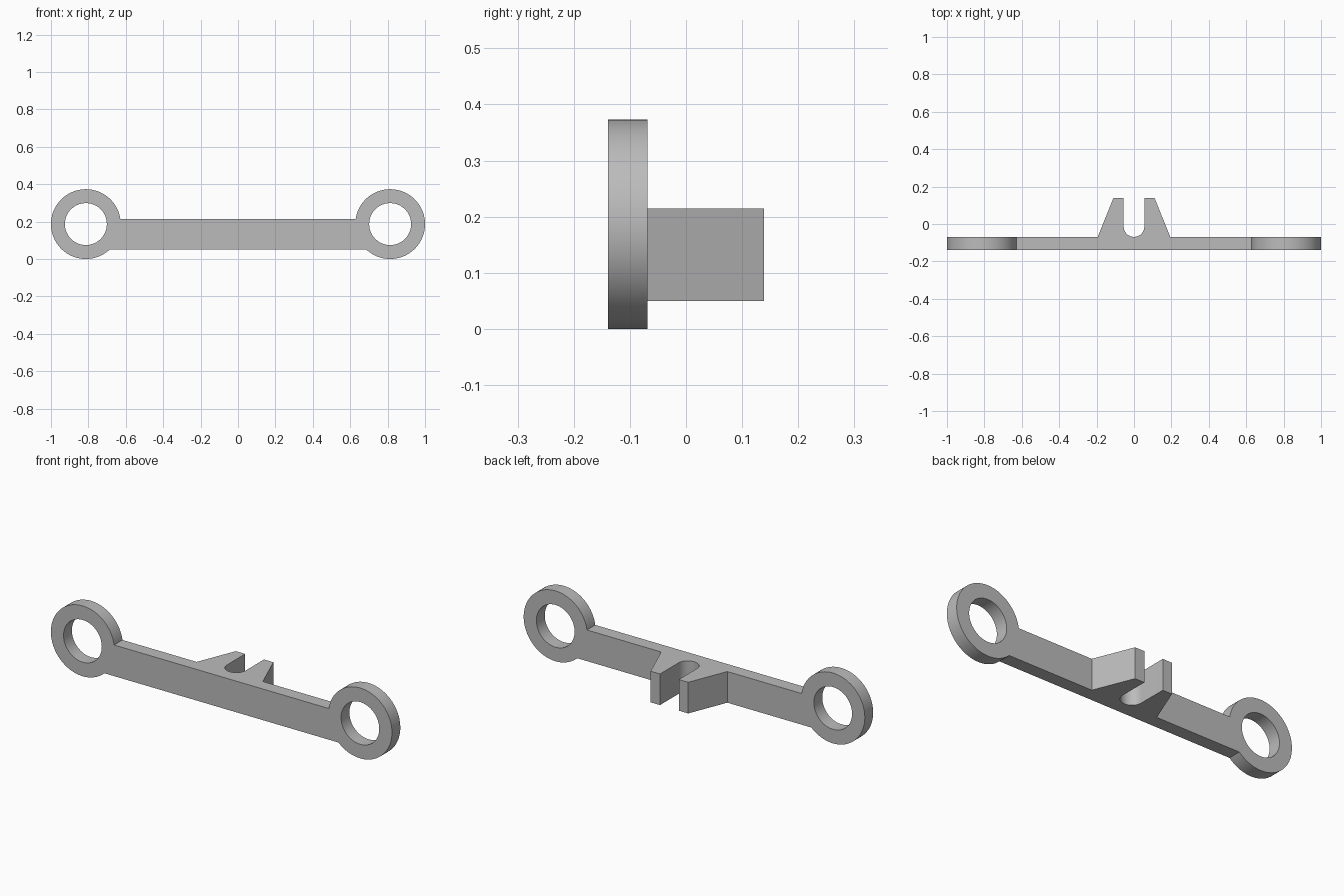
import bpy, bmesh, math
from mathutils import Vector

cube = bpy.data.objects.get("Cube")
if cube:
    bpy.data.objects.remove(cube, do_unlink=True)

FRONT, BACK, REAR = -0.139, -0.069, 0.139
BAR_LOW, BAR_HIGH = 0.05, 0.215
RING_X, RING_R, HOLE_R = 0.8135, 0.1865, 0.112

grey = bpy.data.materials.new("grey")
grey.use_nodes = True
colour = (0.5, 0.5, 0.5, 1)
grey.diffuse_color = colour
grey.node_tree.nodes["Principled BSDF"].inputs["Base Color"].default_value = colour


def prism(name, points, offset):
    """Closed outline of 3D points, extruded by offset."""
    bm = bmesh.new()
    face = bm.faces.new([bm.verts.new(p) for p in points])
    top = bmesh.ops.extrude_face_region(bm, geom=[face], use_keep_orig=True)
    moved = [v for v in top["geom"] if isinstance(v, bmesh.types.BMVert)]
    bmesh.ops.translate(bm, verts=moved, vec=Vector(offset))
    bmesh.ops.recalc_face_normals(bm, faces=bm.faces)
    mesh = bpy.data.meshes.new(name)
    bm.to_mesh(mesh)
    bm.free()
    mesh.materials.append(grey)
    obj = bpy.data.objects.new(name, mesh)
    bpy.context.collection.objects.link(obj)
    return obj


def disc(name, x, radius, y0, y1, sides=96):
    angles = [math.tau * i / sides for i in range(sides)]
    points = [(x + radius * math.cos(a), y0, RING_R + radius * math.sin(a)) for a in angles]
    return prism(name, points, (0, y1 - y0, 0))


def combine(target, tool, operation):
    mod = target.modifiers.new(operation.lower(), 'BOOLEAN')
    mod.operation, mod.solver, mod.object = operation, 'EXACT', tool
    bpy.context.view_layer.objects.active = target
    bpy.ops.object.modifier_apply(modifier=mod.name)
    bpy.data.objects.remove(tool, do_unlink=True)


# Bar with the forked bracket, as one plan outline with a round-bottomed slot
slot = 0.055
half = [(RING_X, FRONT), (RING_X, BACK), (0.194, BACK), (0.11, REAR), (slot, REAR)]
arc = [(slot * math.cos(a), BACK + slot - slot * math.sin(a))
       for a in (math.pi * i / 32 for i in range(33))]
outline = half + arc + [(-x, y) for x, y in reversed(half)]
link = prism("link_bar", [(x, y, BAR_LOW) for x, y in outline], (0, 0, BAR_HIGH - BAR_LOW))

# Eyes at both ends
for side in (-1, 1):
    combine(link, disc("eye", side * RING_X, RING_R, FRONT, BACK), 'UNION')
    combine(link, disc("eye_hole", side * RING_X, HOLE_R, FRONT - 0.1, BACK + 0.1), 'DIFFERENCE')

bpy.ops.object.select_all(action='DESELECT')
link.select_set(True)
bpy.context.view_layer.objects.active = link
bpy.ops.object.shade_smooth_by_angle(angle=math.radians(30))
